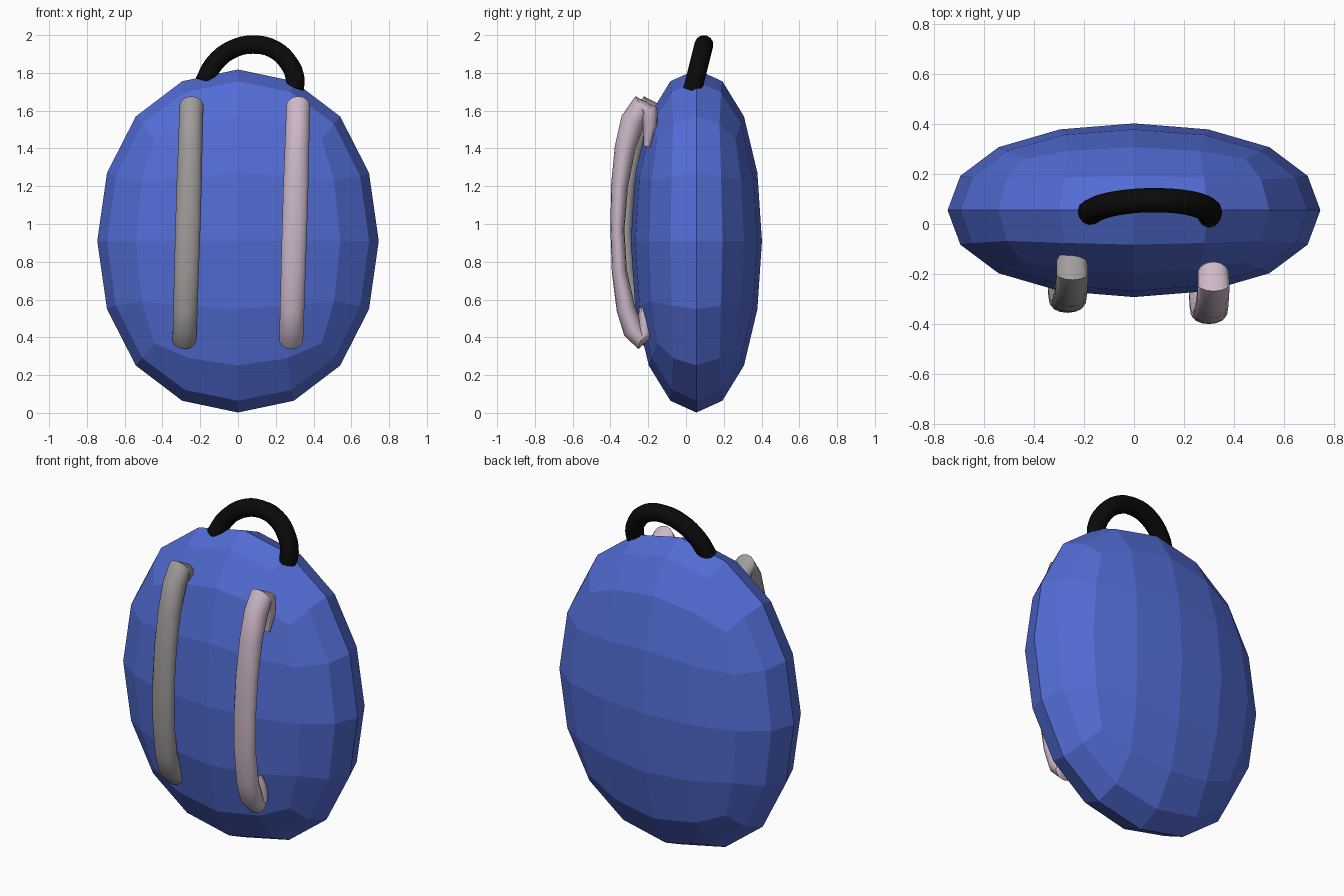
import bpy, bmesh, math
from mathutils import Vector

if "Cube" in bpy.data.objects:
    bpy.data.objects.remove(bpy.data.objects["Cube"], do_unlink=True)


def material(name, rgb):
    m = bpy.data.materials.new(name)
    m.use_nodes = True
    m.diffuse_color = (*rgb, 1)
    m.node_tree.nodes["Principled BSDF"].inputs["Base Color"].default_value = (*rgb, 1)
    return m


blue = material("blue shell", (0.085, 0.15, 0.66))
pink = material("pale pink", (0.61, 0.48, 0.58))
grey = material("warm grey", (0.36, 0.335, 0.335))
black = material("black rubber", (0.003, 0.003, 0.003))


def link(name, data, mat):
    ob = bpy.data.objects.new(name, data)
    bpy.context.collection.objects.link(ob)
    data.materials.append(mat)
    return ob


# Body: a subdivided box rounded into a flat-faced pebble
bpy.ops.mesh.primitive_cube_add(size=2, location=(0, 0.055, 0.91))
body = bpy.context.object
body.name = "bag_body"
round_fit = 0.8395  # how far a rounded unit cube reaches along each axis
body.scale = [r / round_fit for r in (0.745, 0.347, 0.908)]
body.data.materials.append(blue)
sub = body.modifiers.new("round", "SUBSURF")
sub.levels = sub.render_levels = 2
bpy.ops.object.modifier_apply(modifier="round")
bpy.ops.object.shade_flat()

# Carry handle: a round tube along a leaning arch
arch = [(-.18, 1.75), (-.125, 1.85), (-.03, 1.925), (.08, 1.95),
        (.19, 1.925), (.27, 1.85), (.302, 1.77), (.297, 1.71)]
curve = bpy.data.curves.new("carry_handle", "CURVE")
curve.dimensions = "3D"
curve.bevel_depth = 0.05
curve.bevel_resolution = 4
curve.use_fill_caps = True
spline = curve.splines.new("BEZIER")
spline.bezier_points.add(len(arch) - 1)
for p, (x, z) in zip(spline.bezier_points, arch):
    p.co = (x, 0.045 + (z - 1.75) * 0.25, z)
    p.handle_left_type = p.handle_right_type = "AUTO"
spline.resolution_u = 4
link("carry_handle", curve, black)

# Strap path: depth, height, half thickness, half width
STRAP = [(-.205, 1.41, .02, .04), (-.19, 1.52, .04, .06), (-.2, 1.59, .055, .063),
         (-.24, 1.62, .063, .065), (-.28, 1.55, .065, .065), (-.323, 1.4, .055, .066),
         (-.352, 1.2, .045, .068), (-.363, .97, .037, .068), (-.353, .75, .04, .067),
         (-.318, .55, .05, .066), (-.277, .435, .056, .065), (-.24, .39, .054, .064),
         (-.215, .42, .045, .06), (-.22, .49, .035, .055), (-.235, .56, .015, .04)]


def strap(name, x0, dy, mat, sides=14):
    bm = bmesh.new()
    rings = []
    for i, (y, z, t, w) in enumerate(STRAP):
        a, b = STRAP[max(i - 1, 0)], STRAP[min(i + 1, len(STRAP) - 1)]
        tan = Vector((0, b[0] - a[0], b[1] - a[1])).normalized()
        out = Vector((0, tan.z, -tan.y))
        mid = Vector((x0 + 0.03 * (z - 1), y + dy, z))
        angles = [2 * math.pi * k / sides for k in range(sides)]
        rings.append([bm.verts.new(mid + out * t * math.cos(q) + Vector((w * math.sin(q), 0, 0)))
                      for q in angles])
    for r, s in zip(rings, rings[1:]):
        for k in range(sides):
            n = (k + 1) % sides
            bm.faces.new((r[k], r[n], s[n], s[k]))
    bm.faces.new(rings[0])
    bm.faces.new(rings[-1])
    bmesh.ops.recalc_face_normals(bm, faces=bm.faces)
    me = bpy.data.meshes.new(name)
    bm.to_mesh(me)
    bm.free()
    ob = link(name, me, mat)
    bpy.ops.object.select_all(action="DESELECT")
    ob.select_set(True)
    bpy.context.view_layer.objects.active = ob
    bpy.ops.object.shade_smooth_by_angle(angle=math.radians(40))


# Shoulder straps on the front
strap("left_strap", 0.3, 0, pink)
strap("right_strap", -0.265, 0.045, grey)
